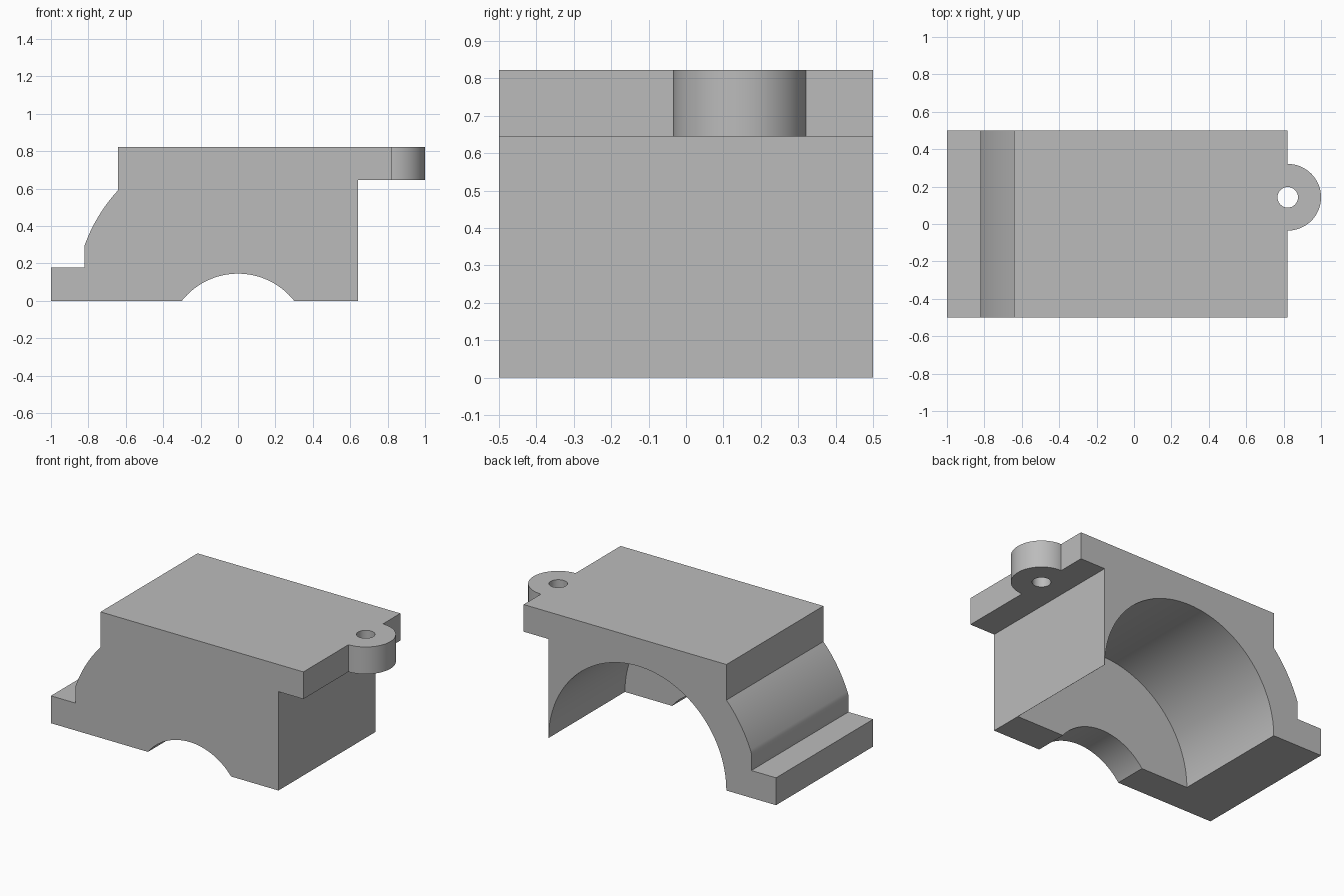
import bpy, bmesh, math

cube = bpy.data.objects.get("Cube")
if cube:
    bpy.data.objects.remove(cube)

grey = bpy.data.materials.new("plain_grey")
grey.use_nodes = True
colour = (0.5, 0.5, 0.5, 1)
grey.diffuse_color = colour
grey.node_tree.nodes["Principled BSDF"].inputs["Base Color"].default_value = colour

UNIT = 1 / 28          # drawing unit
HALF = 0.5             # half depth
WALL, EDGE, TOP, LEDGE = 0.642, 0.822, 0.822, 0.645
FOOT = 5 * UNIT
OUTER = 0.872          # rounded shoulder radius


def extrude(name, points, axis, start, end):
    """Solid from a closed profile, extruded along y (x, z points) or z (x, y points)."""
    def place(p, d):
        return (p[0], d, p[1]) if axis == "y" else (p[0], p[1], d)
    bm = bmesh.new()
    face = bm.faces.new([bm.verts.new(place(p, start)) for p in points])
    result = bmesh.ops.extrude_face_region(bm, geom=[face])
    verts = [g for g in result["geom"] if isinstance(g, bmesh.types.BMVert)]
    offset = place((0, 0), end - start)
    bmesh.ops.translate(bm, verts=verts, vec=offset)
    bmesh.ops.recalc_face_normals(bm, faces=bm.faces)
    mesh = bpy.data.meshes.new(name)
    bm.to_mesh(mesh)
    bm.free()
    mesh.materials.append(grey)
    obj = bpy.data.objects.new(name, mesh)
    bpy.context.collection.objects.link(obj)
    return obj


def arc(cx, cy, radius, a, b, steps):
    return [(cx + radius * math.cos(a + (b - a) * i / steps),
             cy + radius * math.sin(a + (b - a) * i / steps)) for i in range(steps + 1)]


def circle(cx, cy, radius, steps=96):
    return arc(cx, cy, radius, 0, math.tau, steps)[:-1]


def combine(target, tool, operation):
    mod = target.modifiers.new(operation, "BOOLEAN")
    mod.operation, mod.object, mod.solver = operation, tool, "EXACT"
    bpy.context.view_layer.objects.active = target
    bpy.ops.object.modifier_apply(modifier=mod.name)
    bpy.data.objects.remove(tool)


# Housing: foot, rounded shoulder, flat top and overhanging flange
shoulder = arc(0, 0, OUTER, math.pi - math.acos(EDGE / OUTER),
               math.pi - math.acos(WALL / OUTER), 16)
profile = [(WALL, 0), (-1, 0), (-1, FOOT), (-EDGE, FOOT), *shoulder,
           (-WALL, TOP), (EDGE, TOP), (EDGE, LEDGE), (WALL, LEDGE)]
housing = extrude("housing", profile, "y", -HALF, HALF)

# Round lug on the flange
LUG_Y = 4 * UNIT
lug = extrude("lug", circle(EDGE, LUG_Y, 1 - EDGE), "z", LEDGE, TOP)
combine(housing, lug, "UNION")

# Main bore, open at the back, leaving a front wall
bore = extrude("bore_cutter", circle(0, 0, WALL - 0.001, 128), "y", -HALF + 6 * UNIT, 1)
combine(housing, bore, "DIFFERENCE")

# Shallow arch through the front wall
ARCH_R = 0.383
arch = extrude("arch_cutter", circle(0, 0.145 - ARCH_R, ARCH_R, 128), "y", -1, 0)
combine(housing, arch, "DIFFERENCE")

# Bolt hole through the lug
hole = extrude("hole_cutter", circle(EDGE, LUG_Y, 0.055, 48), "z", 0.5, 1)
combine(housing, hole, "DIFFERENCE")

housing.select_set(True)
bpy.context.view_layer.objects.active = housing
bpy.ops.object.shade_smooth_by_angle(angle=math.radians(25))
